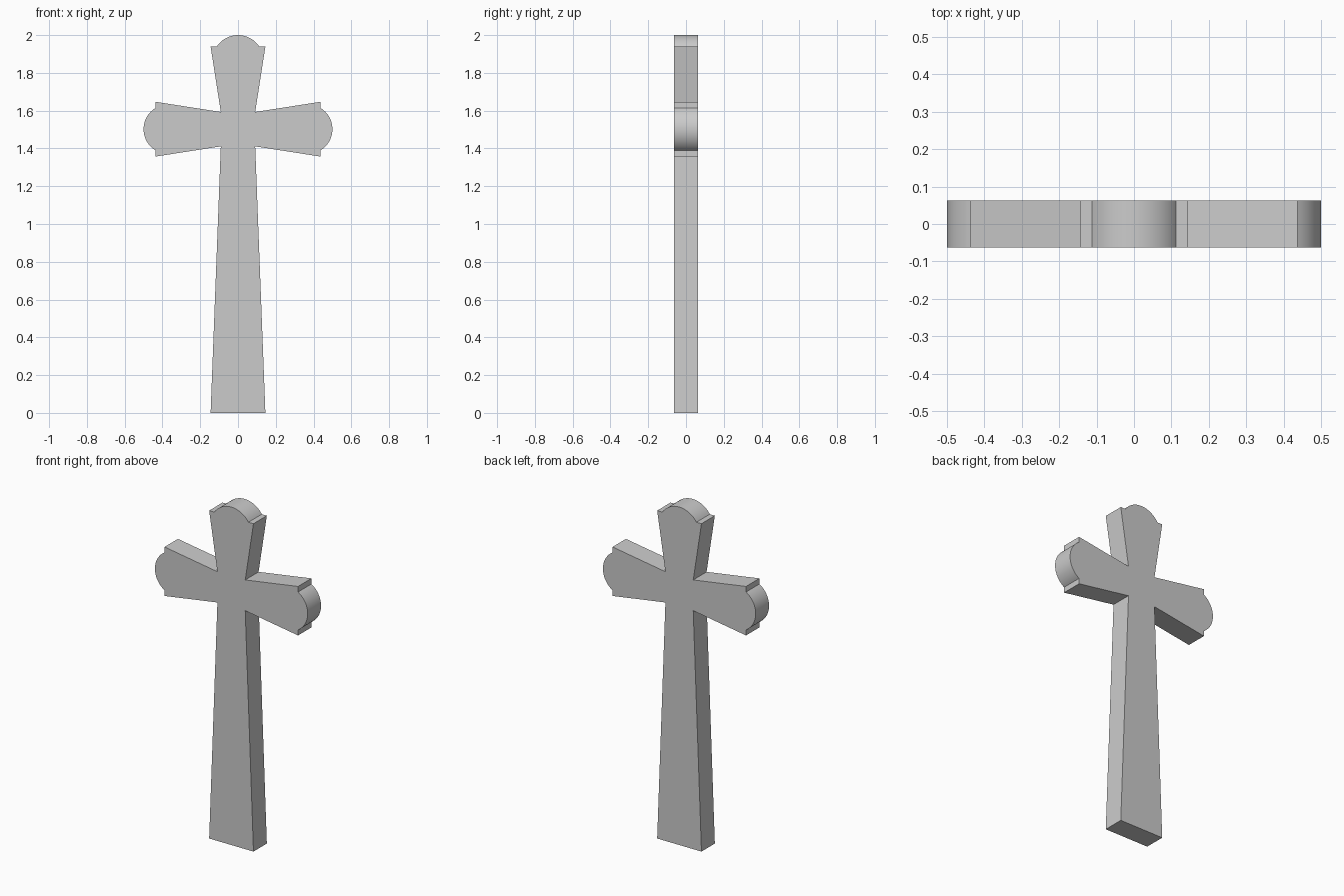
import bpy, bmesh, math
from mathutils import Vector

if "Cube" in bpy.data.objects:
    bpy.data.objects.remove(bpy.data.objects["Cube"])

CENTRE = 1.502      # height where the arms cross
INNER = 0.091       # half width of each arm at the crossing
OUTER = 0.145       # half width of each arm at its end
HALF_DEPTH = 0.0625
CHORD = 0.112       # half width of the rounded cap


def arm_end(shoulder, tip, steps=24):
    """Flared arm end pointing along +u: corner, shoulder notch, round cap, corner."""
    rise = tip - shoulder
    radius = (CHORD ** 2 + rise ** 2) / (2 * rise)
    half = math.asin(CHORD / radius)
    pts = [(shoulder, -OUTER)]
    for i in range(steps + 1):
        a = -half + 2 * half * i / steps
        pts.append((tip - radius + radius * math.cos(a), radius * math.sin(a)))
    return pts + [(shoulder, OUTER)]


# Outline, counter-clockwise seen from the front
side = arm_end(0.437, 0.5)
top = arm_end(1.94 - CENTRE, 2.0 - CENTRE)
outline = [(-OUTER, 0), (OUTER, 0), (INNER, CENTRE - INNER)]
outline += [(u, CENTRE + v) for u, v in side]
outline += [(INNER, CENTRE + INNER)]
outline += [(-v, CENTRE + u) for u, v in top]
outline += [(-INNER, CENTRE + INNER)]
outline += [(-u, CENTRE - v) for u, v in side]
outline += [(-INNER, CENTRE - INNER)]

# Cross slab: front face extruded to the back
bm = bmesh.new()
front = bm.faces.new([bm.verts.new((x, -HALF_DEPTH, z)) for x, z in outline])
back = bmesh.ops.extrude_face_region(bm, geom=[front], use_keep_orig=True)
bmesh.ops.translate(bm, vec=Vector((0, 2 * HALF_DEPTH, 0)),
                    verts=[g for g in back["geom"] if isinstance(g, bmesh.types.BMVert)])
bmesh.ops.recalc_face_normals(bm, faces=bm.faces)
mesh = bpy.data.meshes.new("cross")
bm.to_mesh(mesh)
bm.free()

cross = bpy.data.objects.new("cross", mesh)
bpy.context.collection.objects.link(cross)
bpy.context.view_layer.objects.active = cross
cross.select_set(True)
bpy.ops.object.shade_smooth_by_angle(angle=math.radians(20))
